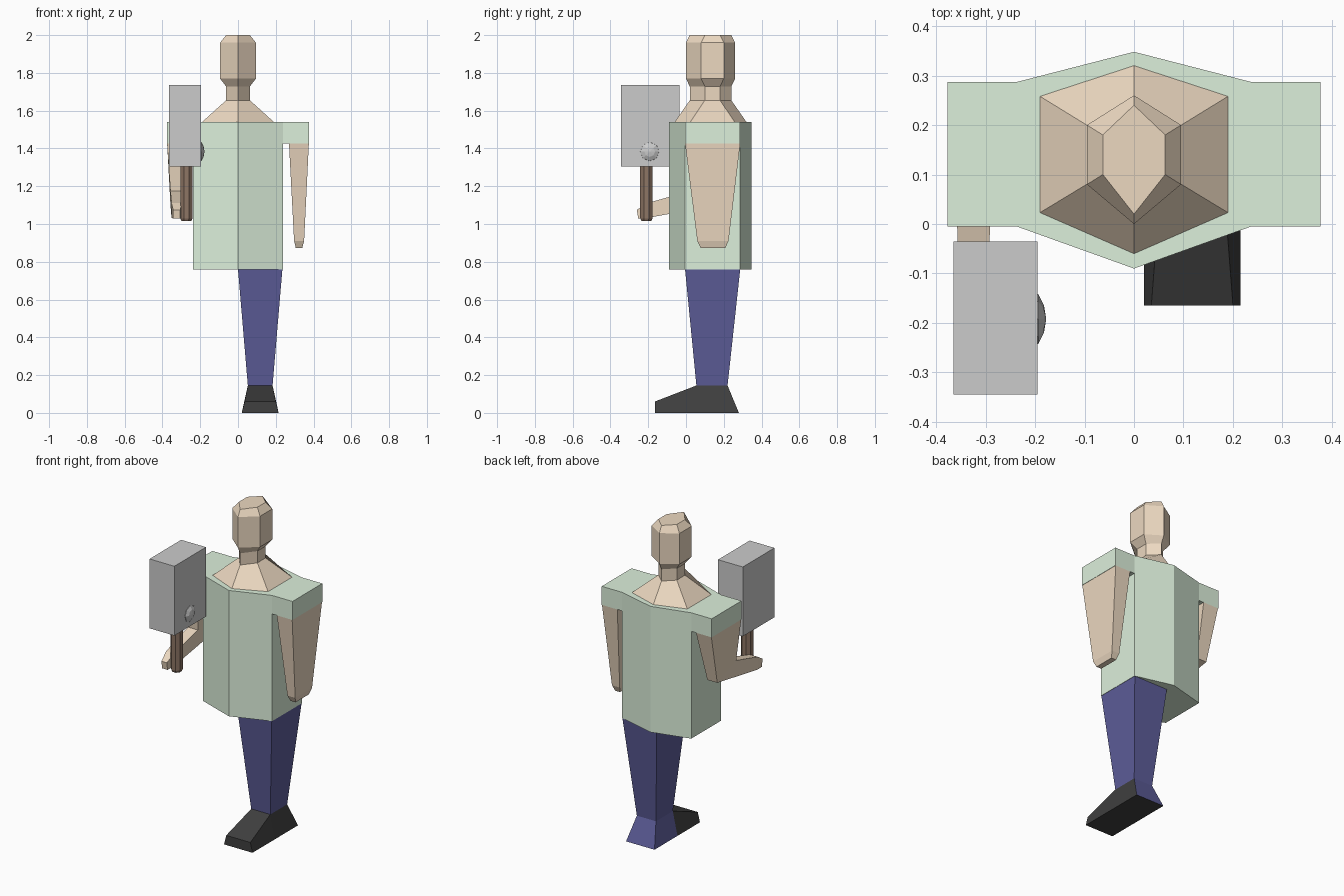
import bpy, bmesh
from math import cos, sin, pi

if "Cube" in bpy.data.objects:
    bpy.data.objects.remove(bpy.data.objects["Cube"])


def material(name, rgb):
    m = bpy.data.materials.new(name)
    m.diffuse_color = (*rgb, 1)
    m.use_nodes = True
    m.node_tree.nodes["Principled BSDF"].inputs["Base Color"].default_value = m.diffuse_color
    return m


SKIN = material("skin", (0.84, 0.69, 0.53))
GREEN = material("green_cloth", (0.72, 0.87, 0.71))
NAVY = material("navy_cloth", (0.11, 0.11, 0.32))
BLACK = material("black_leather", (0.05, 0.05, 0.05))
WOOD = material("dark_wood", (0.27, 0.18, 0.13))


def loft(name, rings, *mats):
    """Skin a stack of equal-length rings and cap both ends."""
    bm = bmesh.new()
    vs = [[bm.verts.new(p) for p in r] for r in rings]
    n = len(rings[0])
    for a, b in zip(vs, vs[1:]):
        for i in range(n):
            j = (i + 1) % n
            bm.faces.new((a[i], a[j], b[j], b[i]))
    bm.faces.new(vs[0])
    bm.faces.new(vs[-1])
    bmesh.ops.recalc_face_normals(bm, faces=bm.faces[:])
    me = bpy.data.meshes.new(name)
    bm.to_mesh(me)
    bm.free()
    for m in mats:
        me.materials.append(m)
    ob = bpy.data.objects.new(name, me)
    bpy.context.collection.objects.link(ob)
    return ob


def rect(x0, x1, y0, y1, z):
    return [(x0, y0, z), (x1, y0, z), (x1, y1, z), (x0, y1, z)]


def hexa(z, w, front, side_f, side_b, back):
    return [(0, front, z), (w, side_f, z), (w, side_b, z),
            (0, back, z), (-w, side_b, z), (-w, side_f, z)]


# Shirt body and sleeves
body = (0.237, -0.09, -0.005, 0.287, 0.348)
loft("shirt_body", [hexa(0.76, *body), hexa(1.54, *body)], GREEN)
for side, s in (("left", -1), ("right", 1)):
    loft(side + "_sleeve", [rect(s * 0.237, s * 0.377, -0.005, 0.287, z)
                            for z in (1.425, 1.54)], GREEN)

# Shoulders, neck and head
neck = (0.063, 0.02, 0.1, 0.18, 0.24)
skull = (0.095, 0.0, 0.08, 0.2, 0.26)
loft("head_and_neck", [hexa(1.54, 0.19, -0.06, 0.023, 0.258, 0.32),
                       hexa(1.655, *neck), hexa(1.728, *neck),
                       hexa(1.77, *skull), hexa(1.96, *skull),
                       hexa(2.0, *neck)], SKIN)

# Hanging arm
loft("hanging_arm", [rect(0.27, 0.375, -0.005, 0.287, 1.425),
                     rect(0.297, 0.35, 0.06, 0.225, 0.91),
                     rect(0.306, 0.34, 0.078, 0.208, 0.873)], SKIN)

# Bent arm: each section is outer x, inner x, front/top (y, z), back/bottom (y, z)
sections = [(-0.375, -0.27, (-0.005, 1.425), (0.287, 1.425)),
            (-0.358, -0.29, (0.02, 1.175), (0.205, 1.107)),
            (-0.352, -0.298, (-0.2, 1.112), (-0.2, 1.033)),
            (-0.343, -0.306, (-0.26, 1.075), (-0.253, 1.028))]
loft("bent_arm", [[(a, *f), (b, *f), (b, *k), (a, *k)]
                  for a, b, f, k in sections], SKIN)

# Single trouser leg
loft("trouser_leg", [rect(0, 0.235, -0.005, 0.287, 0.76),
                     rect(0.052, 0.183, 0.055, 0.22, 0.145)], NAVY)

# Shoe: heel, instep and toe sections; the heel and inner ankle are trouser coloured
shoe_sections = [(0.28, 0.22, 0.145, 0.052, 0.183),
                 (0.055, 0.055, 0.145, 0.052, 0.183),
                 (-0.165, -0.165, 0.06, 0.035, 0.2)]
shoe = loft("shoe", [[(0.02, yb, 0), (0.215, yb, 0), (x1, yt, zt), (x0, yt, zt)]
                     for yb, yt, zt, x0, x1 in shoe_sections], BLACK, NAVY)
for p in shoe.data.polygons:
    heel = p.normal.y > 0.5
    inner = p.normal.x < -0.8 and p.center.y > 0.05
    p.material_index = int(heel or inner)

# Hammer head
loft("hammer_head", [rect(-0.365, -0.195, -0.345, -0.035, z) for z in (1.305, 1.735)])

# Hammer handle: octagonal shaft with a small chamfer at the foot
loft("hammer_handle", [[(-0.273 + r * cos(pi / 8 + i * pi / 4),
                         -0.21 + r * sin(pi / 8 + i * pi / 4), z) for i in range(8)]
                       for r, z in ((0.028, 1.015), (0.035, 1.03), (0.035, 1.32))], WOOD)

# Round boss on the inner face of the hammer head
loft("hammer_boss", [[(x, -0.192 + r * cos(i * pi / 4), 1.383 + r * sin(i * pi / 4))
                      for i in range(8)]
                     for x, r in ((-0.2, 0.052), (-0.193, 0.05), (-0.182, 0.028), (-0.178, 0.004))])
